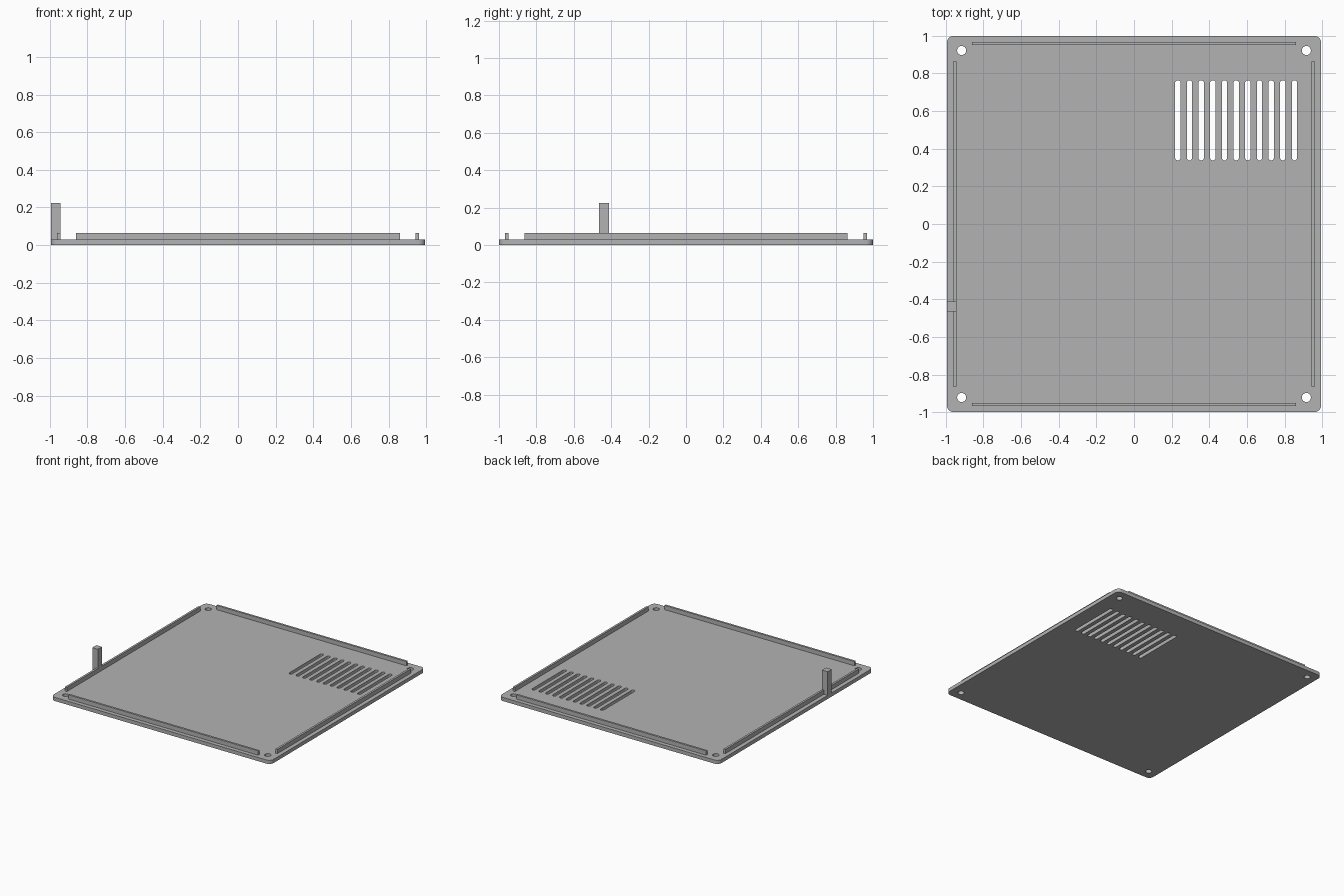
import bpy
from math import cos, sin, pi, radians

cube = bpy.data.objects.get("Cube")
if cube:
    bpy.data.objects.remove(cube, do_unlink=True)

HALF_X, HALF_Y = 0.995, 1.0
PLATE_TOP, RAIL_TOP, POST_TOP = 0.03, 0.065, 0.223

grey = bpy.data.materials.new("panel grey")
grey.use_nodes = True
grey.diffuse_color = (0.45, 0.45, 0.45, 1)
grey.node_tree.nodes["Principled BSDF"].inputs["Base Color"].default_value = (0.45, 0.45, 0.45, 1)


def rounded_outline(cx, cy, hx, hy, radius, steps=8):
    """Outline of a rounded rectangle; equal half sizes and radius give a circle."""
    points = []
    for quarter, (sx, sy) in enumerate([(1, 1), (-1, 1), (-1, -1), (1, -1)]):
        for i in range(steps + 1):
            a = (quarter + i / steps) * pi / 2
            p = (cx + sx * (hx - radius) + radius * cos(a),
                 cy + sy * (hy - radius) + radius * sin(a))
            if not points or abs(p[0] - points[-1][0]) + abs(p[1] - points[-1][1]) > 1e-5:
                points.append(p)
    if abs(points[0][0] - points[-1][0]) + abs(points[0][1] - points[-1][1]) < 1e-5:
        points.pop()
    return points


def box(name, x0, x1, y0, y1, z0, z1):
    bpy.ops.mesh.primitive_cube_add(size=1)
    obj = bpy.context.object
    obj.name = name
    obj.location = ((x0 + x1) / 2, (y0 + y1) / 2, (z0 + z1) / 2)
    obj.scale = (x1 - x0, y1 - y0, z1 - z0)
    obj.data.materials.append(grey)
    return obj


# Base plate: outer outline, corner screw holes and vent slots
outlines = [rounded_outline(0, 0, HALF_X, HALF_Y, 0.038)]
for sx in (-1, 1):
    for sy in (-1, 1):
        outlines.append(rounded_outline(sx * 0.916, sy * 0.922, 0.024, 0.024, 0.024))
for i in range(11):
    outlines.append(rounded_outline(0.233 + i * 0.062, 0.551, 0.0145, 0.213, 0.0145, 6))

curve = bpy.data.curves.new("base_plate", 'CURVE')
curve.dimensions = '2D'
curve.fill_mode = 'BOTH'
curve.extrude = PLATE_TOP / 2
for outline in outlines:
    spline = curve.splines.new('POLY')
    spline.points.add(len(outline) - 1)
    for point, (x, y) in zip(spline.points, outline):
        point.co = (x, y, 0, 1)
    spline.use_cyclic_u = True
plate = bpy.data.objects.new("base_plate", curve)
bpy.context.collection.objects.link(plate)
plate.location.z = PLATE_TOP / 2
curve.materials.append(grey)
bpy.ops.object.select_all(action='DESELECT')
plate.select_set(True)
bpy.context.view_layer.objects.active = plate
bpy.ops.object.convert(target='MESH')
bpy.ops.object.shade_smooth_by_angle(angle=radians(30))

# Locating rails just inside each edge
for side, s in (("right", -1), ("left", 1)):
    a, b = sorted((s * 0.944, s * 0.961))
    box(side + "_rail", a, b, -0.864, 0.864, PLATE_TOP, RAIL_TOP)
for side, s in (("front", -1), ("back", 1)):
    a, b = sorted((s * 0.950, s * 0.967))
    box(side + "_rail", -0.86, 0.86, a, b, PLATE_TOP, RAIL_TOP)

# Upright post on the right edge
box("post", -HALF_X, -0.944, -0.464, -0.412, PLATE_TOP, POST_TOP)
